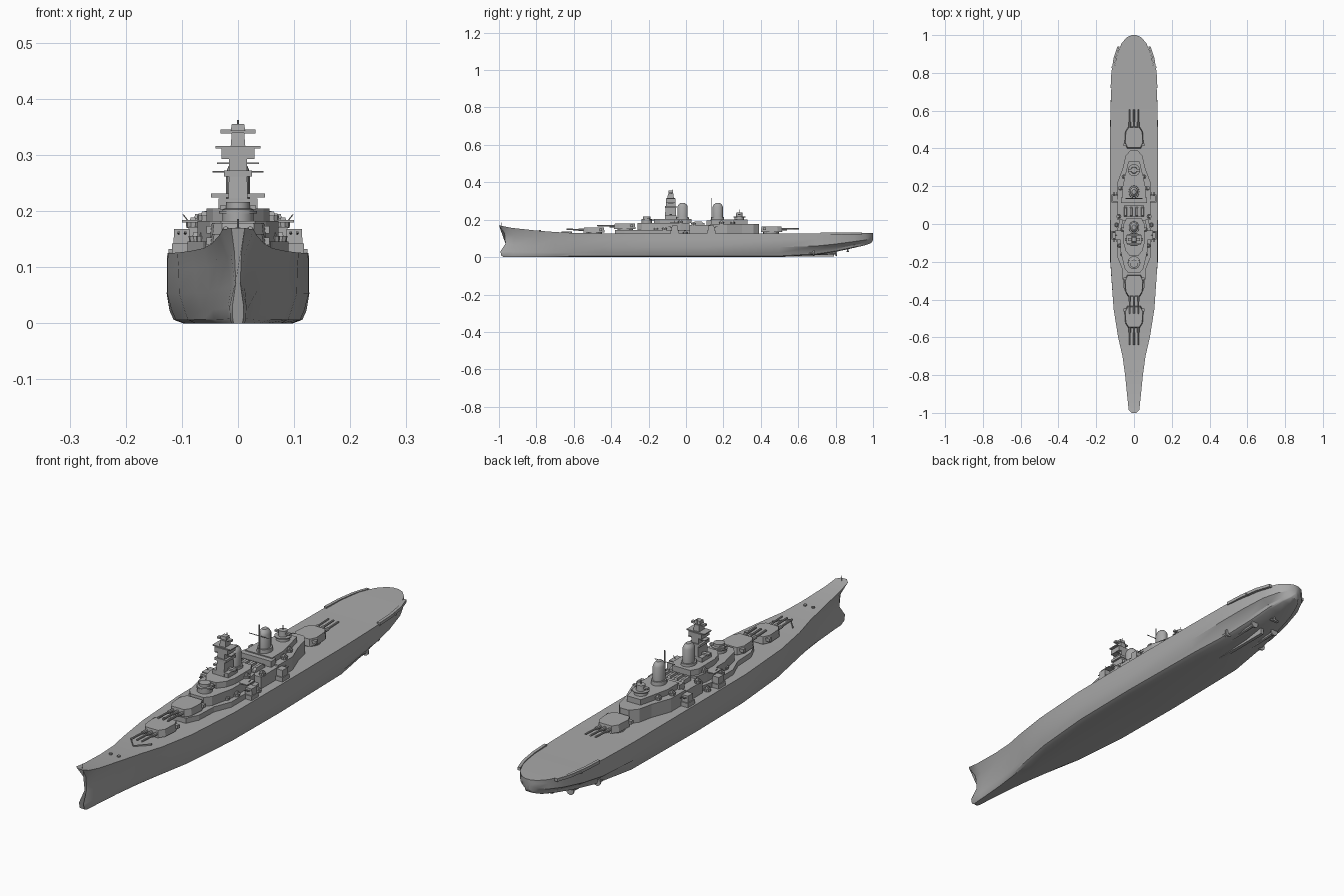
import bpy, bmesh, math
from mathutils import Vector

if "Cube" in bpy.data.objects:
    bpy.data.objects.remove(bpy.data.objects["Cube"])

grey = bpy.data.materials.new("naval_grey")
grey.use_nodes = True
COLOUR = (0.4, 0.4, 0.4, 1)
grey.diffuse_color = COLOUR
grey.node_tree.nodes["Principled BSDF"].inputs["Base Color"].default_value = COLOUR


def finish(name, bm, smooth=False):
    bmesh.ops.recalc_face_normals(bm, faces=bm.faces)
    mesh = bpy.data.meshes.new(name)
    bm.to_mesh(mesh)
    bm.free()
    mesh.materials.append(grey)
    ob = bpy.data.objects.new(name, mesh)
    bpy.context.collection.objects.link(ob)
    if smooth:
        bpy.ops.object.select_all(action='DESELECT')
        ob.select_set(True)
        bpy.context.view_layer.objects.active = ob
        bpy.ops.object.shade_smooth_by_angle(angle=math.radians(35))
    return ob


def bridge(bm, rings):
    for a, b in zip(rings, rings[1:]):
        for i in range(len(a)):
            j = (i + 1) % len(a)
            bm.faces.new((a[i], a[j], b[j], b[i]))
    bm.faces.new(rings[0])
    bm.faces.new(rings[-1][::-1])


def prism(name, half, z0, z1, x=0, y=0, top=1.0):
    """Upright block from a half outline of (x, y) points, mirrored across its own centre."""
    bm = bmesh.new()
    pts = list(half) + [(-px, py) for px, py in reversed(half) if px > 0]
    rings = [[bm.verts.new((x + px * s, y + py * s, z)) for px, py in pts]
             for z, s in ((z0, 1), (z1, top))]
    bridge(bm, rings)
    return finish(name, bm)


def box(name, x, y, z0, z1, w, l, top=1.0):
    return prism(name, [(w / 2, -l / 2), (w / 2, l / 2)], z0, z1, x, y, top)


def lathe(name, profile, x, y, stretch=1.0, n=16):
    """Round part from (radius, z) points, optionally stretched along the ship."""
    bm = bmesh.new()
    rings = [[bm.verts.new((x + r * math.cos(math.tau * i / n),
                            y + stretch * r * math.sin(math.tau * i / n), z))
              for i in range(n)] for r, z in profile]
    bridge(bm, rings)
    return finish(name, bm, True)


def rod(name, a, b, r, n=8):
    a, b = Vector(a), Vector(b)
    bm = bmesh.new()
    rot = (b - a).to_track_quat('Z', 'Y')
    bridge(bm, [[bm.verts.new(p + rot @ Vector((r * math.cos(math.tau * i / n),
                                                r * math.sin(math.tau * i / n), 0)))
                 for i in range(n)] for p in (a, b)])
    return finish(name, bm, True)


# Hull: stations of y, half widths at deck, middle and bottom, keel height, deck height
STATIONS = [
    (-1, .012, .004, .010, 0, .17), (-.985, .028, .006, .015, 0, .167),
    (-.93, .034, .012, .018, 0, .156), (-.8, .047, .035, .03, 0, .142),
    (-.7, .061, .052, .045, 0, .134), (-.6, .084, .074, .065, 0, .129),
    (-.45, .108, .105, .095, 0, .126), (-.2, .125, .126, .118, 0, .125),
    (.1, .126, .127, .122, 0, .125), (.5, .126, .127, .115, 0, .125),
    (.7, .122, .122, .09, .012, .126), (.8, .11, .11, .075, .028, .128),
    (.9, .09, .089, .06, .05, .13), (.96, .064, .062, .04, .064, .13),
    (.99, .035, .033, .02, .075, .13), (1, .012, .01, .005, .09, .13)]
STEM = (.03, .025, .012, .008, .035, .03, 0)      # how far the stem sits back at each level
bm = bmesh.new()
rings = []
for y, d, m, b, zk, zd in STATIONS:
    half = [(0, 0), (.8 * b, 0), (.94 * b, .05), (b, .18), (m, .42),
            (.7 * m + .3 * d, .75), (d, 1)]
    w = max(0, 1 - (y + 1) / .1)
    pts = [(px, y + STEM[i] * w, zk + f * (zd - zk)) for i, (px, f) in enumerate(half)]
    pts += [(-px, py, pz) for px, py, pz in reversed(pts[1:])]
    rings.append([bm.verts.new(p) for p in pts])
bridge(bm, rings)
finish("hull", bm, True)

# Skegs, shafts, propellers and rudder under the stern
for s, side in ((1, "left"), (-1, "right")):
    for x, y0, y1 in ((.05, .5, .8), (.085, .42, .68)):
        rod(f"{side}_shaft", (s * x, y0, .012), (s * x, y1, .022), .008)
        rod(f"{side}_propeller", (s * x, y1, .022), (s * x, y1 + .006, .022), .016, 12)
    rod(f"{side}_catapult_support", (s * .1, .83, .122), (s * .12, .83, .122), .004)
rod("rudder_post", (0, .865, .03), (0, .865, .07), .004)
box("rudder", 0, .865, .026, .032, .035, .012)
box("centre_skeg", 0, .63, .002, .04, .014, .32)

# Curved catapults along the stern quarters
for s, side in ((1, "left"), (-1, "right")):
    bm = bmesh.new()
    path = ((.112, .72), (.108, .80), (.096, .88), (.076, .94))
    bridge(bm, [[bm.verts.new((s * (x + dx), y, z)) for dx, z in
                 ((0, .12), (.012, .12), (.012, .132), (0, .132))] for x, y in path])
    finish(f"{side}_catapult", bm)

# Three main turrets, each with a barbette, rangefinder ears and three guns
HOUSE = [(.03, -.06), (.046, -.035), (.05, .025), (.036, .055)]
for name, y, z, f in (("first", -.49, .126, 1), ("second", -.325, .146, 1), ("rear", .455, .13, -1)):
    lathe(f"{name}_barbette", [(.042, .12), (.042, z + .006)], 0, y, n=20)
    outline = [(px, f * py) for px, py in HOUSE]
    prism(f"{name}_turret", outline, z + .005, z + .033, 0, y, .93)
    box(f"{name}_rangefinder", 0, y + f * .035, z + .014, z + .027, .112, .014)
    for x in (-.022, 0, .022):
        rod(f"{name}_gun_sleeve", (x, y - f * .05, z + .019), (x, y - f * .085, z + .02), .0065)
        rod(f"{name}_gun", (x, y - f * .05, z + .019), (x, y - f * .15, z + .023), .004)

# Stepped superstructure
prism("forward_deckhouse", [(.035, -.38), (.058, -.33), (.062, -.24), (.09, -.17), (.09, -.04),
                            (.075, .03)], .12, .146)
prism("forward_upper_house", [(.03, -.26), (.05, -.235), (.072, -.14), (.072, -.03), (.06, .02)],
      .146, .182)
prism("bridge_base", [(.022, -.17), (.045, -.14), (.056, -.1), (.056, 0), (.04, .03)], .182, .205)
prism("midship_house", [(.088, .02), (.088, .13)], .12, .172)
prism("aft_deckhouse", [(.088, .13), (.088, .22), (.058, .3), (.045, .36), (.02, .39)], .12, .178)
prism("aft_upper_house", [(.06, .13), (.06, .2), (.042, .28), (.03, .33)], .178, .2)
box("boat_crane_beam", 0, .125, .172, .196, .14, .03)
box("boat_deck", 0, .07, .172, .182, .1, .06)
for x in (-.045, -.015, .015, .045):
    box("deck_boat", x, .065, .182, .19, .014, .05, .8)

# Forward conning tower with director
lathe("conning_tower", [(.028, .18), (.028, .203), (.021, .205), (.021, .216)], 0, -.21)
box("conning_rangefinder", 0, -.2, .203, .21, .064, .012)
lathe("conning_ring", [(.034, .196), (.034, .2)], 0, -.205)

# Tower bridge built as stacked tiers of width, length and height
for name, z0, z1, w, l, top in (
        ("lower_tower", .2, .262, .036, .062, .9), ("tower_gallery", .262, .272, .05, .06, 1),
        ("middle_tower", .27, .3, .032, .05, 1), ("tower_wing", .284, .287, .074, .03, 1),
        ("upper_bridge", .293, .312, .058, .05, 1), ("upper_platform", .312, .316, .08, .045, 1),
        ("upper_tower", .316, .34, .026, .034, .85), ("main_rangefinder", .338, .345, .062, .014, 1),
        ("main_director", .343, .355, .026, .026, .85), ("bridge_platform", .205, .222, .07, .06, 1),
        ("lower_rangefinder", .224, .231, .096, .014, 1)):
    box(name, 0, -.082, z0, z1, w, l, top)
rod("tower_mast", (0, -.07, .34), (0, -.07, .362), .0015)

# Two oval funnels with tapered caps
for name, y in (("forward", -.018), ("aft", .17)):
    lathe(f"{name}_funnel_base", [(.03, .17), (.027, .215)], 0, y, 1.2)
    lathe(f"{name}_funnel", [(.021, .2), (.021, .27), (.017, .28), (.01, .288)], 0, y, 1.3)
rod("aft_mast", (0, .135, .19), (0, .135, .315), .0025)
rod("aft_yard", (-.045, .135, .27), (.045, .135, .27), .0015)

# Aft director
lathe("aft_director_base", [(.028, .178), (.024, .215)], 0, .285)
lathe("aft_director_platform", [(.032, .212), (.032, .216)], 0, .285)
lathe("aft_director", [(.018, .215), (.016, .238)], 0, .285)
box("aft_rangefinder", 0, .285, .224, .231, .066, .012)
rod("aft_director_mast", (0, .285, .235), (0, .285, .255), .0015)

# Secondary batteries and light guns on both sides
for s, side in ((1, "left"), (-1, "right")):
    for y in (-.06, .135):
        box(f"{side}_battery_base", s * .1, y, .12, .142, .036, .044)
        box(f"{side}_battery", s * .1, y, .142, .168, .03, .034, .92)
        f = -1 if y < 0 else 1
        for dx in (-.006, .006):
            rod(f"{side}_battery_gun", (s * .1 + dx, y, .157), (s * .1 + dx, y + f * .034, .163), .002, 6)
    for x, y, z in ((.075, -.115, .146), (.062, -.16, .146), (.06, -.03, .182), (.08, .04, .172),
                    (.072, .19, .178), (.052, .25, .178), (.092, -.005, .125)):
        lathe(f"{side}_gun_tub", [(.012, z - .002), (.013, z + .01)], s * x, y, n=10)
        box(f"{side}_light_gun", s * x, y, z + .01, z + .017, .012, .014, .7)
    box(f"{side}_wing_platform", s * .082, -.06, .18, .184, .036, .05)
    rod(f"{side}_wing_aerial", (s * .09, -.06, .184), (s * .098, -.06, .194), .0012, 6)

# Bow fittings
rod("jack_staff", (0, -.985, .165), (0, -.985, .186), .0015)
prism("breakwater", [(0, -.665), (.045, -.615), (.045, -.61), (0, -.66)], .125, .136)
for s, side in ((1, "left"), (-1, "right")):
    lathe(f"{side}_capstan", [(.006, .13), (.006, .146)], s * .018, -.78, n=10)
